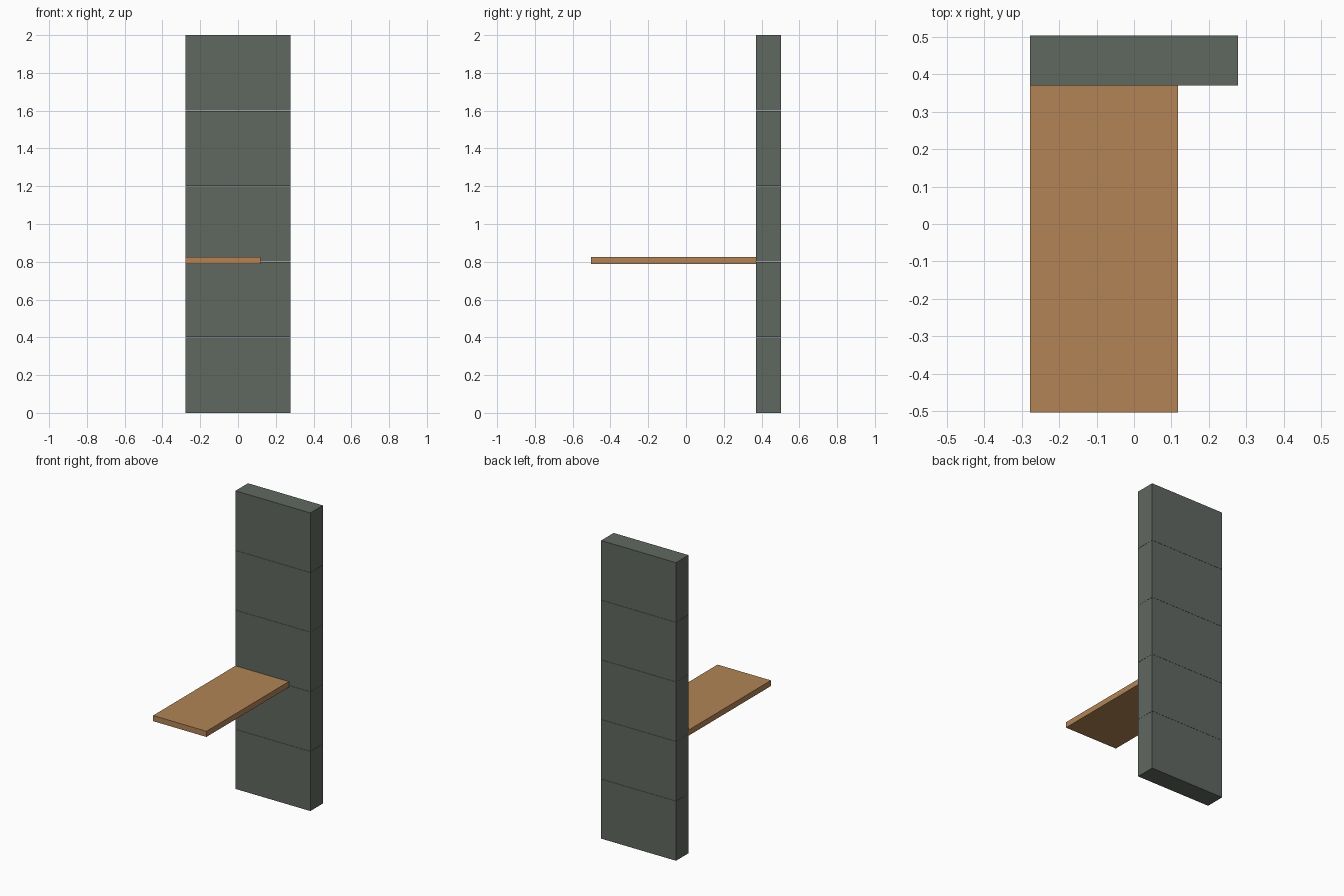
import bpy

if "Cube" in bpy.data.objects:
    bpy.data.objects.remove(bpy.data.objects["Cube"])


def material(name, rgb):
    m = bpy.data.materials.new(name)
    m.diffuse_color = (*rgb, 1)
    m.use_nodes = True
    m.node_tree.nodes["Principled BSDF"].inputs["Base Color"].default_value = m.diffuse_color
    return m


def box(name, lo, hi, mat):
    """Axis-aligned box between two corners."""
    mid = [(a + b) / 2 for a, b in zip(lo, hi)]
    bpy.ops.mesh.primitive_cube_add(size=1, location=mid)
    ob = bpy.context.object
    ob.name = name
    ob.scale = [b - a for a, b in zip(lo, hi)]
    bpy.ops.object.transform_apply(location=False, rotation=False, scale=True)
    ob.data.materials.append(mat)
    return ob


slate = material("slate grey", (0.118, 0.137, 0.118))
wood = material("light wood", (0.445, 0.231, 0.094))

# Back column: five equal blocks with hairline joints
BLOCKS, HEIGHT, GAP = 5, 2.0, 0.001
step = HEIGHT / BLOCKS
for i in range(BLOCKS):
    z0 = i * step + (GAP / 2 if i else 0)
    z1 = (i + 1) * step - (GAP / 2 if i < BLOCKS - 1 else 0)
    box(f"column_block_{i + 1}", (-0.278, 0.37, z0), (0.278, 0.503, z1), slate)

# Shelf board projecting forward, flush with the column's left side
box("shelf_board", (-0.278, -0.503, 0.788), (0.118, 0.37, 0.826), wood)
